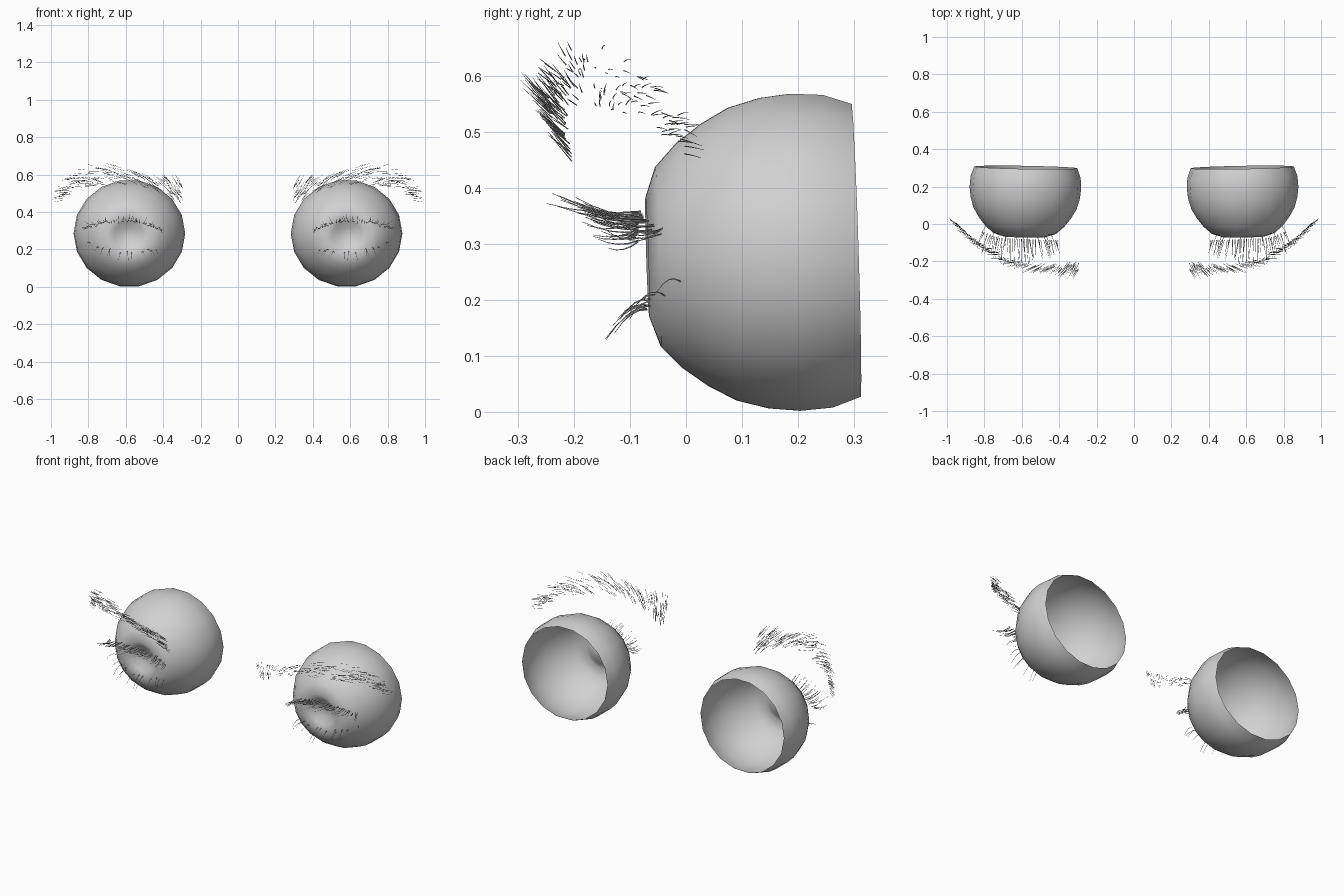
import bpy, bmesh, math, random
from mathutils import Vector, Matrix

cube = bpy.data.objects.get("Cube")
if cube:
    bpy.data.objects.remove(cube, do_unlink=True)

# One plain grey for every part
GREY = bpy.data.materials.new("light grey")
GREY.use_nodes = True
GREY.diffuse_color = (0.64, 0.64, 0.64, 1)
GREY.node_tree.nodes["Principled BSDF"].inputs["Base Color"].default_value = (0.64, 0.64, 0.64, 1)


def finish(bm, name):
    mesh = bpy.data.meshes.new(name)
    bm.to_mesh(mesh)
    bm.free()
    mesh.materials.append(GREY)
    for p in mesh.polygons:
        p.use_smooth = True
    ob = bpy.data.objects.new(name, mesh)
    bpy.context.collection.objects.link(ob)


# Eyeball: open shell lathed around the y axis, with a shallow dimple in front
PROFILE = [(0.04, -0.035), (0.075, -0.054), (0.107, -0.069), (0.162, -0.05),
           (0.203, -0.012), (0.237, 0.033), (0.265, 0.083), (0.281, 0.14),
           (0.287, 0.195), (0.283, 0.252), (0.265, 0.303)]
SIDES = 18


def eyeball(name, side):
    bm = bmesh.new()
    rings = []
    for r, y in PROFILE:
        angles = [2 * math.pi * i / SIDES for i in range(SIDES)]
        rings.append([bm.verts.new((r * 1.04 * math.cos(a), y, r * math.sin(a)))
                      for a in angles])
    tip = bm.verts.new((0, -0.028, 0))
    for i in range(SIDES):
        j = (i + 1) % SIDES
        bm.faces.new((tip, rings[0][i], rings[0][j]))
        for a, b in zip(rings, rings[1:]):
            bm.faces.new((a[i], b[i], b[j], a[j]))
    # Slight pitch and inward turn of each eye
    turn = Matrix.Rotation(math.radians(side), 4, 'Z') @ Matrix.Rotation(math.radians(1.8), 4, 'X')
    bmesh.ops.transform(bm, verts=bm.verts, matrix=turn)
    bmesh.ops.translate(bm, verts=bm.verts, vec=(0.584 * side, 0, 0.279))
    finish(bm, name)


# One hair: a three-sided tapering tube along a bent path
def hair(bm, root, tip, bend, width, side, steps=3):
    root, tip, bend = Vector(root), Vector(tip), Vector(bend)
    axis = (tip - root).normalized()
    u = axis.orthogonal().normalized()
    v = axis.cross(u)
    rings = []
    for k in range(steps + 1):
        t = k / steps
        c = root.lerp(tip, t) + bend * (4 * t * (1 - t))
        w = width * (1 - 0.7 * t)
        ring = []
        for i in range(3):
            a = side * 2 * math.pi * i / 3
            p = c + (u * math.cos(a) + v * math.sin(a)) * w
            ring.append(bm.verts.new((p.x * side, p.y, p.z)))
        rings.append(ring)
    for a, b in zip(rings, rings[1:]):
        for i in range(3):
            j = (i + 1) % 3
            bm.faces.new((a[i], a[j], b[j], b[i]))
    bm.faces.new(rings[0][::-1])
    bm.faces.new(rings[-1])


def along(stations, t):
    f = t * (len(stations) - 1)
    i = min(int(f), len(stations) - 2)
    return Vector(stations[i]).lerp(Vector(stations[i + 1]), f - i)


# Eyebrow: lower edge, upper edge and hair direction from nose to temple
BROW_LOW = [(0.30, -0.20, 0.44), (0.40, -0.21, 0.50), (0.53, -0.21, 0.54),
            (0.67, -0.18, 0.55), (0.80, -0.11, 0.53), (0.89, -0.05, 0.50), (0.95, 0.01, 0.45)]
BROW_HIGH = [(0.29, -0.25, 0.55), (0.39, -0.25, 0.57), (0.53, -0.24, 0.61),
             (0.68, -0.20, 0.65), (0.79, -0.14, 0.65), (0.88, -0.06, 0.59), (0.95, 0.0, 0.51)]
BROW_DIR = [(0.025, -0.05, 0.055), (0.06, -0.025, 0.025), (0.065, 0.01, 0.006), (0.05, 0.035, 0.0)]


def eyebrow(name, side):
    rng = random.Random(4)
    bm = bmesh.new()
    count = 190
    for n in range(count):
        t = (n / (count - 1)) ** 1.3
        root = along(BROW_LOW, t).lerp(along(BROW_HIGH, t), rng.random())
        step = along(BROW_DIR, t) * rng.uniform(0.6, 1.05)
        root.x += rng.uniform(-0.01, 0.01) * (1 - t)
        step.z += rng.uniform(-0.012, 0.008)
        hair(bm, root, root + step, (0, -0.001, 0.001), 0.0013, side)
    finish(bm, name)


# Eyelashes: root line and tip line from inner to outer corner
UPPER_ROOT = [(0.41, -0.085, 0.31), (0.50, -0.085, 0.34), (0.60, -0.08, 0.35),
              (0.72, -0.075, 0.34), (0.81, -0.04, 0.32)]
UPPER_TIP = [(0.39, -0.15, 0.30), (0.48, -0.20, 0.36), (0.60, -0.24, 0.38),
             (0.74, -0.21, 0.37), (0.86, -0.11, 0.31)]
LOWER_ROOT = [(0.44, -0.06, 0.20), (0.52, -0.07, 0.19), (0.62, -0.07, 0.185),
              (0.71, -0.06, 0.20), (0.79, -0.01, 0.235)]
LOWER_TIP = [(0.41, -0.11, 0.17), (0.50, -0.14, 0.145), (0.62, -0.15, 0.13),
             (0.74, -0.12, 0.165), (0.82, -0.06, 0.22)]


def lashes(name, side, roots, tips, count, bend):
    rng = random.Random(9)
    bm = bmesh.new()
    for n in range(count):
        t = min(1, max(0, (n + rng.uniform(-0.6, 0.6)) / (count - 1)))
        root = along(roots, t)
        tip = root.lerp(along(tips, t), rng.uniform(0.65, 1.08))
        root.z += rng.uniform(-0.008, 0.008)
        tip.x += rng.uniform(-0.015, 0.015)
        tip.z += rng.uniform(-0.01, 0.012)
        hair(bm, root, tip, bend, 0.0018, side, 4)
    finish(bm, name)


for label, side in (("left", 1), ("right", -1)):
    eyeball(label + "_eyeball", side)
    eyebrow(label + "_eyebrow", side)
    lashes(label + "_upper_lashes", side, UPPER_ROOT, UPPER_TIP, 48, (0, 0, -0.008))
    lashes(label + "_lower_lashes", side, LOWER_ROOT, LOWER_TIP, 12, (0, 0, 0.012))
